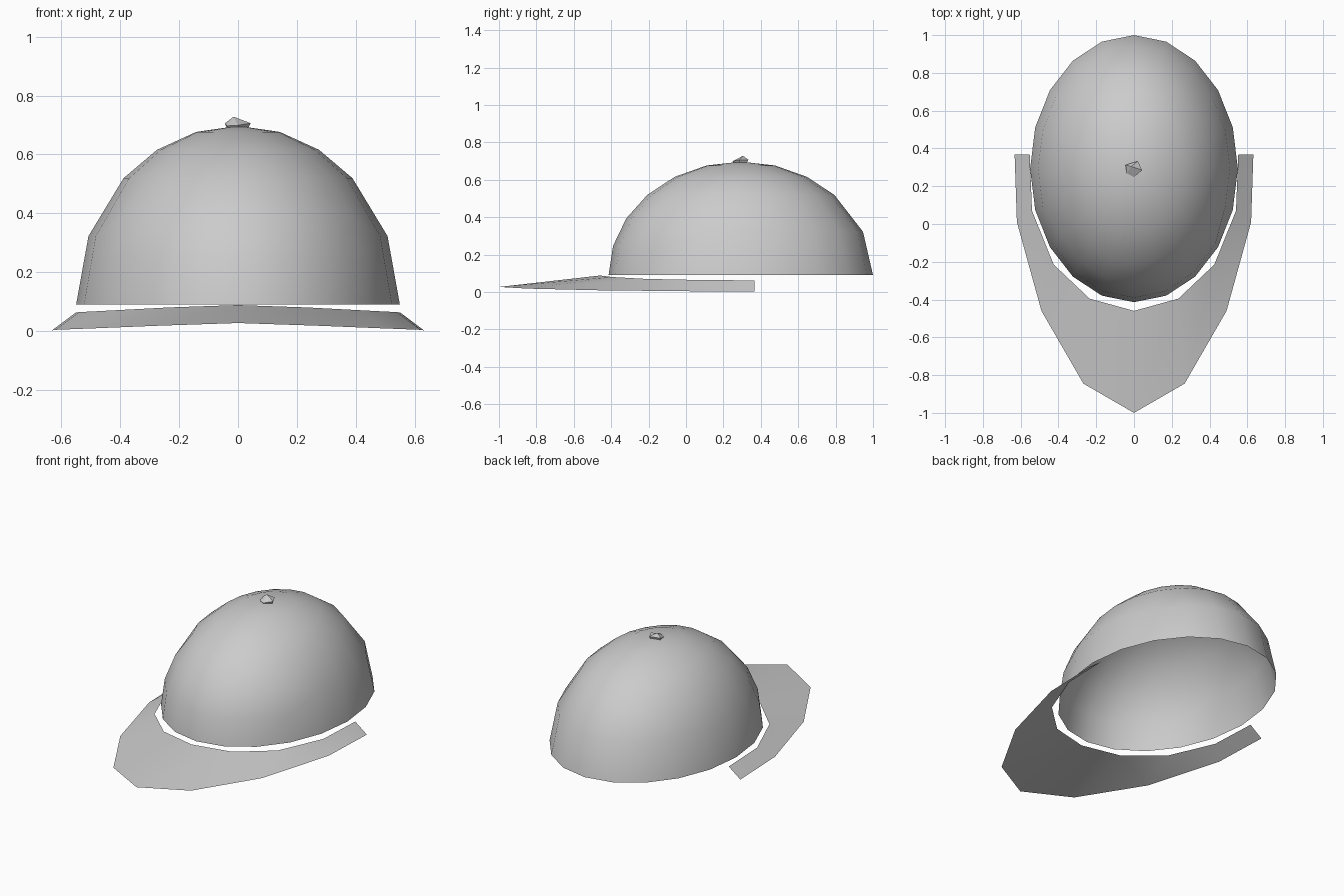
import bpy, bmesh, math

if "Cube" in bpy.data.objects:
    bpy.data.objects.remove(bpy.data.objects["Cube"])

grey = bpy.data.materials.new("light_grey")
grey.diffuse_color = (0.6, 0.6, 0.6, 1)
grey.use_nodes = True
grey.node_tree.nodes["Principled BSDF"].inputs["Base Color"].default_value = grey.diffuse_color


def make(name, verts, faces, angle=None):
    """Mesh object with merged doubles and optional smooth shading."""
    me = bpy.data.meshes.new(name)
    me.from_pydata(verts, [], faces)
    bm = bmesh.new()
    bm.from_mesh(me)
    bmesh.ops.remove_doubles(bm, verts=bm.verts, dist=0.001)
    bm.to_mesh(me)
    bm.free()
    me.materials.append(grey)
    ob = bpy.data.objects.new(name, me)
    bpy.context.collection.objects.link(ob)
    if angle:
        bpy.ops.object.select_all(action='DESELECT')
        ob.select_set(True)
        bpy.context.view_layer.objects.active = ob
        bpy.ops.object.shade_smooth_by_angle(angle=math.radians(angle))
    return ob


# Crown: open half ellipsoid, front panels have one extra ring near the rim
SEG, CY, RX, RY, Z0, H = 20, 0.293, 0.55, 0.707, 0.09, 0.607
levels = [0, 15, 30, 45, 60, 75]
verts = []
for i, lat in enumerate(levels):
    for k in range(SEG):
        az = 2 * math.pi * k / SEG
        front = math.sin(az) < -0.55
        a = math.radians(22.5 if i in (1, 2) and not front else lat)
        verts.append((RX * math.cos(a) * math.cos(az),
                      CY + RY * math.cos(a) * math.sin(az),
                      Z0 + H * math.sin(a)))
top = len(verts)
verts.append((0, CY, Z0 + H))
faces = []
for i in range(len(levels)):
    for k in range(SEG):
        n = (k + 1) % SEG
        a, b = i * SEG + k, i * SEG + n
        if i == len(levels) - 1:
            faces.append((a, b, top))
        else:
            faces.append((a, b, b + SEG, a + SEG))
make("crown", verts, faces, 40)

# Brim: thin sheet around the front, right half mirrored to the left
outer = [(0, -1.0, .027), (.268, -.845, .018), (.49, -.46, .009),
         (.62, .01, .004), (.632, .367, .002)]
inner = [(0, -.46, .088), (.235, -.395, .08), (.425, -.215, .07),
         (.54, .07, .064), (.552, .367, .062)]


def full(half):
    return [(-x, y, z) for x, y, z in half[:0:-1]] + half


o, n = full(outer), full(inner)
c = len(o)
make("brim", o + n,
     [(i, i + 1, c + i + 1, c + i) for i in range(c - 1)], 30)

# Button: small faceted knob, slightly tilted
ring = [(-.045, .312, .705), (-.038, .268, .697), (0, .248, .699),
        (.043, .285, .706), (.02, .333, .707)]
base = [(x * .8, CY + (y - CY) * .8, .688) for x, y, z in ring]
faces = [(5, 6, 7, 8, 9)]
for i in range(5):
    j = (i + 1) % 5
    faces += [(i, j, 10), (5 + j, 5 + i, i), (5 + j, i, j)]
make("top_button", ring + base + [(-.015, .305, .728)], faces)
for ob in bpy.data.objects:
    if ob.name == "top_button":
        bm = bmesh.new()
        bm.from_mesh(ob.data)
        bmesh.ops.recalc_face_normals(bm, faces=bm.faces)
        bm.to_mesh(ob.data)
        bm.free()
